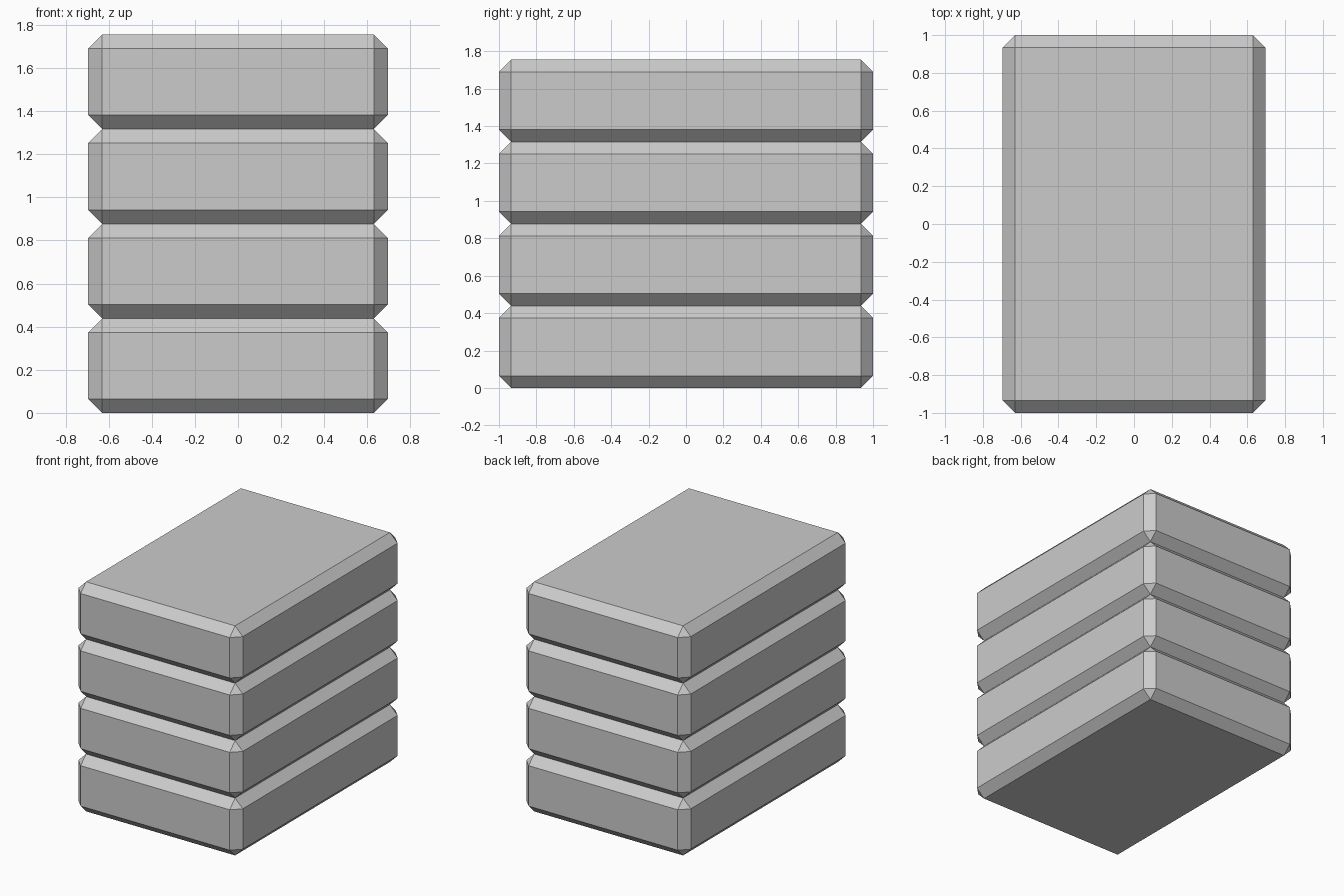
import bpy

if "Cube" in bpy.data.objects:
    bpy.data.objects.remove(bpy.data.objects["Cube"])

WIDTH, DEPTH, HEIGHT = 1.39, 2.0, 1.755
COUNT = 4
CHAMFER = 0.065
SLAB = HEIGHT / COUNT


def chamfered_slab(name, z):
    """Box with every edge cut by a single flat chamfer."""
    bpy.ops.mesh.primitive_cube_add(size=1, location=(0, 0, z))
    slab = bpy.context.object
    slab.name = name
    slab.scale = (WIDTH, DEPTH, SLAB)
    bpy.ops.object.transform_apply(location=False, rotation=False, scale=True)
    bevel = slab.modifiers.new("chamfer", 'BEVEL')
    bevel.width = CHAMFER
    bevel.segments = 1
    bevel.limit_method = 'NONE'
    return slab


# Stack of identical slabs, each resting on the one below
for i in range(COUNT):
    chamfered_slab(f"slab_{i + 1}", (i + 0.5) * SLAB)
